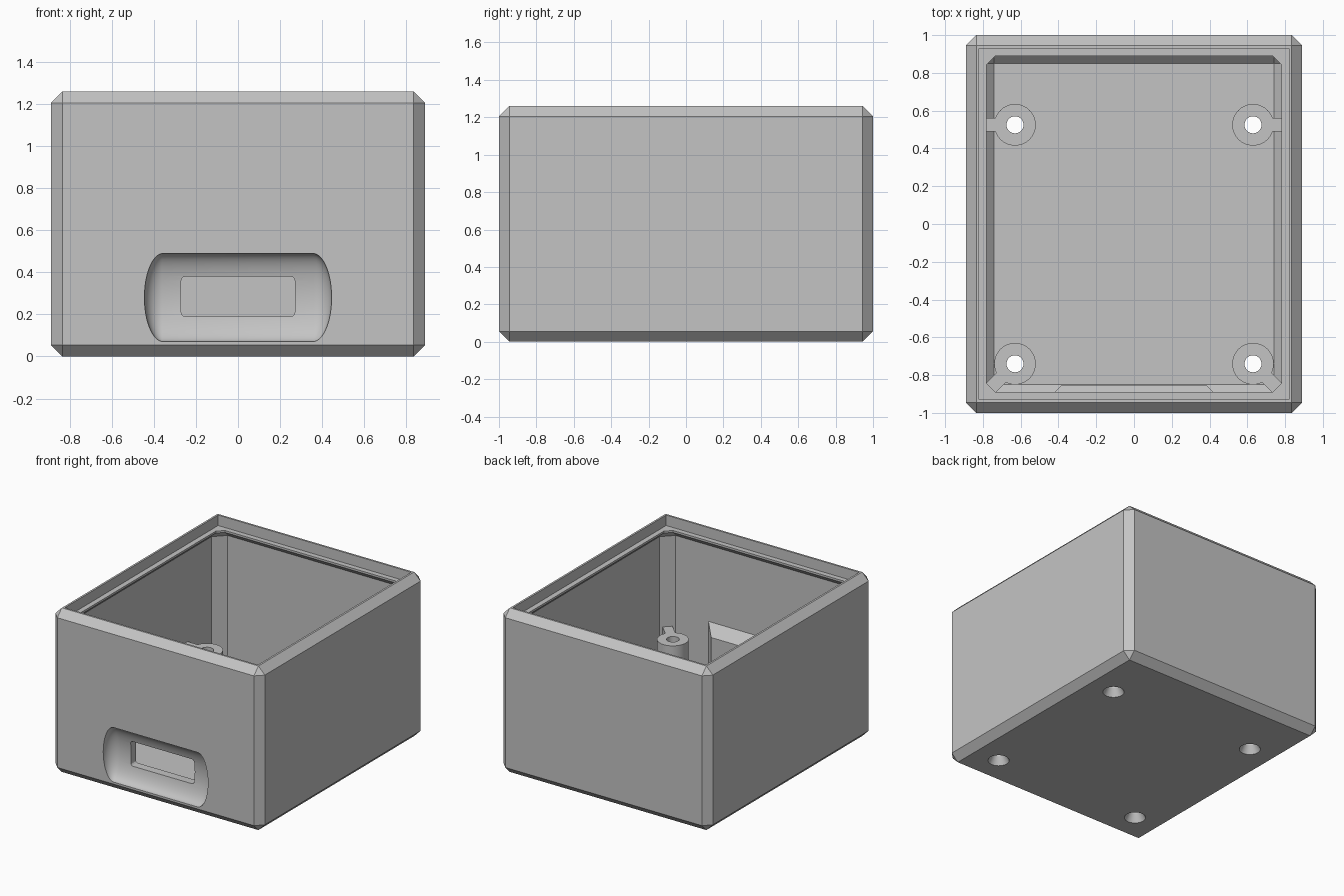
import bpy, bmesh, math
from mathutils import Matrix, Vector

if "Cube" in bpy.data.objects:
    bpy.data.objects.remove(bpy.data.objects["Cube"])

grey = bpy.data.materials.new("plain grey")
grey.use_nodes = True
grey.diffuse_color = (0.55, 0.55, 0.55, 1)
grey.node_tree.nodes["Principled BSDF"].inputs["Base Color"].default_value = grey.diffuse_color

HX, HY, HEIGHT, CHAMFER = 0.89, 1.0, 1.26, 0.055


def finish(name, bm):
    bmesh.ops.remove_doubles(bm, verts=bm.verts, dist=1e-5)
    bmesh.ops.recalc_face_normals(bm, faces=bm.faces)
    mesh = bpy.data.meshes.new(name)
    bm.to_mesh(mesh)
    bm.free()
    mesh.materials.append(grey)
    ob = bpy.data.objects.new(name, mesh)
    bpy.context.collection.objects.link(ob)
    return ob


def box(name, low, high, angle=0, pivot=(0, 0, 0), bevel=0, along=None):
    """Box between two corners; bevels all edges, or only those along one axis."""
    low, high = Vector(low), Vector(high)
    bm = bmesh.new()
    bmesh.ops.create_cube(bm, size=1)
    for v in bm.verts:
        v.co = (low + high) / 2 + v.co * (high - low)
    if bevel:
        edges = [e for e in bm.edges if along is None
                 or abs((e.verts[0].co - e.verts[1].co)[along]) > 1e-4]
        bmesh.ops.bevel(bm, geom=edges, offset=bevel, affect='EDGES',
                        segments=1 if along is None else 3, profile=0.5)
    bmesh.ops.transform(bm, verts=bm.verts,
                        matrix=Matrix.Translation(pivot) @ Matrix.Rotation(angle, 4, 'Z'))
    return finish(name, bm)


def loft(name, rings):
    """Closed solid through equal-length rings of points."""
    bm = bmesh.new()
    loops = [[bm.verts.new(p) for p in ring] for ring in rings]
    n = len(loops[0])
    for a, b in zip(loops, loops[1:]):
        for i in range(n):
            bm.faces.new((a[i], a[(i + 1) % n], b[(i + 1) % n], b[i]))
    bm.faces.new(loops[0])
    bm.faces.new(loops[-1])
    return finish(name, bm)


def cut_corner_ring(hx, hy, c, z):
    return [(hx, -hy + c, z), (hx, hy - c, z), (hx - c, hy, z), (-hx + c, hy, z),
            (-hx, hy - c, z), (-hx, -hy + c, z), (-hx + c, -hy, z), (hx - c, -hy, z)]


def cone(name, x, y, r1, r2, z1, z2):
    bm = bmesh.new()
    bmesh.ops.create_cone(bm, cap_ends=True, segments=48, radius1=r1, radius2=r2,
                          depth=z2 - z1, matrix=Matrix.Translation((x, y, (z1 + z2) / 2)))
    return finish(name, bm)


def combine(target, tool, operation):
    mod = target.modifiers.new(tool.name, 'BOOLEAN')
    mod.operation, mod.solver, mod.object = operation, 'EXACT', tool
    bpy.context.view_layer.objects.active = target
    bpy.ops.object.modifier_apply(modifier=mod.name)
    bpy.data.objects.remove(tool)


# Chamfered outer shell
body = box("enclosure_body", (-HX, -HY, 0), (HX, HY, HEIGHT), bevel=CHAMFER)

# Cavity with sloped floor edge, undercut lip and lid recess
wx, wy, lip = 0.82, 0.93, 0.04
combine(body, loft("cavity", [cut_corner_ring(*r) for r in (
    (wx - 0.08, wy - 0.08, 0, 0.07),
    (wx, wy, 0.08, 0.15),
    (wx, wy, 0.08, 1.125),
    (wx - lip, wy - lip, 0.045, 1.165),
    (wx - lip, wy - lip, 0.045, 1.18),
    (wx, wy, 0, 1.18),
    (wx, wy, 0, 1.35))]), 'DIFFERENCE')

# Sloped backing block behind the front port
combine(body, loft("port_backing", [
    [(-w, y, 0.04), (w, y, 0.04), (w, y, z), (-w, y, z)]
    for w, y, z in ((0.46, -0.96, 0.54), (0.46, -0.93, 0.54), (0.385, -0.855, 0.465))]), 'UNION')

# Screw posts braced to the walls
posts = [(sx * 0.63, y) for sx in (-1, 1) for y in (-0.74, 0.525)]
for x, y in posts:
    side = 1 if x > 0 else -1
    if y > 0:
        angle, reach = (0 if side > 0 else math.pi), 0.22
    else:
        angle, reach = (-math.pi / 4 if side > 0 else -3 * math.pi / 4), 0.265
    combine(body, cone("screw_post", x, y, 0.11, 0.11, 0.03, 0.43), 'UNION')
    combine(body, box("post_rib", (0, -0.035, 0.035), (reach, 0.035, 0.43),
                      angle, (x, y, 0)), 'UNION')

# Countersunk screw holes
for x, y in posts:
    combine(body, cone("screw_hole", x, y, 0.045, 0.045, -0.1, 0.6), 'DIFFERENCE')
    combine(body, cone("countersink", x, y, 0.08, 0.045, -0.01, 0.06), 'DIFFERENCE')

# Scooped finger recess: a stretched ellipsoid
bm = bmesh.new()
bmesh.ops.create_uvsphere(bm, u_segments=48, v_segments=23, radius=1,
                          matrix=Matrix.Rotation(math.pi / 2, 4, 'Y'))
for v in bm.verts:
    shift = 0.355 if v.co.x > 0 else -0.355
    v.co = (v.co.x * 0.09 + shift, v.co.y * 0.09 - HY, v.co.z * 0.21 + 0.28)
combine(body, finish("port_recess", bm), 'DIFFERENCE')

# Rounded port slot
combine(body, box("port_slot", (-0.27, -1.1, 0.19), (0.27, -0.8, 0.38),
                  bevel=0.02, along=1), 'DIFFERENCE')

bpy.ops.object.select_all(action='DESELECT')
body.select_set(True)
bpy.context.view_layer.objects.active = body
bpy.ops.object.shade_smooth_by_angle(angle=math.radians(25))
